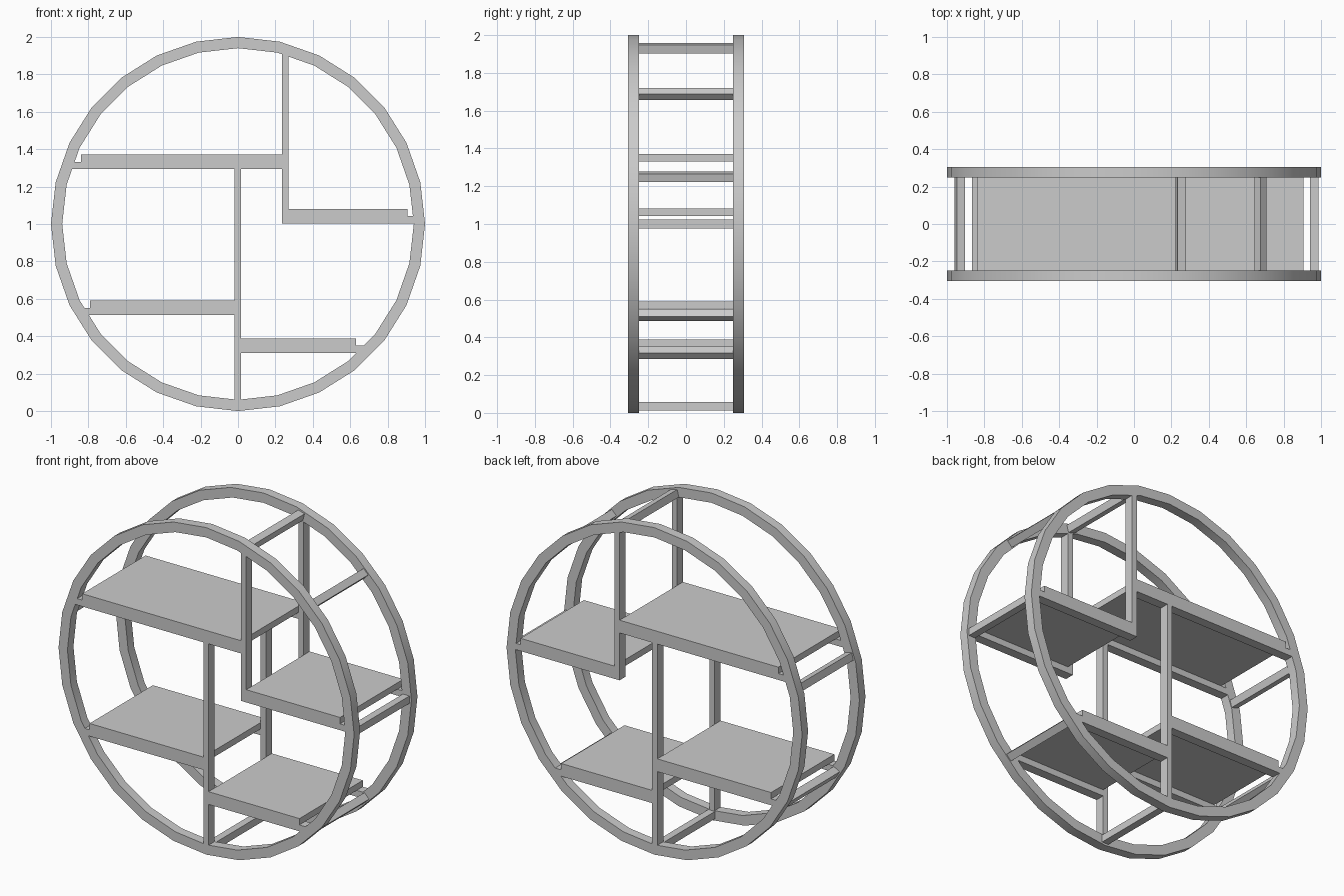
import bpy, bmesh, math
from mathutils import Matrix, Vector

default = bpy.data.objects.get("Cube")
if default:
    bpy.data.objects.remove(default, do_unlink=True)

SIDES = 28
R_IN, R_OUT = 0.94, 1.0
Y_IN, Y_OUT = 0.248, 0.306      # depth range of the hoops and rails
CENTRE_Z = 1.0

metal = bpy.data.materials.new("plain grey")
grey = (0.6, 0.6, 0.6, 1)
metal.diffuse_color = grey
metal.use_nodes = True
metal.node_tree.nodes["Principled BSDF"].inputs["Base Color"].default_value = grey


def finish(name, bm):
    bmesh.ops.recalc_face_normals(bm, faces=bm.faces)
    mesh = bpy.data.meshes.new(name)
    bm.to_mesh(mesh)
    bm.free()
    mesh.materials.append(metal)
    obj = bpy.data.objects.new(name, mesh)
    bpy.context.collection.objects.link(obj)
    return obj


def prism(name, outline, y0, y1):
    """Extrude an (x, z) outline from y0 to y1."""
    bm = bmesh.new()
    face = bm.faces.new([bm.verts.new((x, y0, z)) for x, z in outline])
    extruded = bmesh.ops.extrude_face_region(bm, geom=[face])["geom"]
    moved = [v for v in extruded if isinstance(v, bmesh.types.BMVert)]
    bmesh.ops.translate(bm, verts=moved, vec=(0, y1 - y0, 0))
    return finish(name, bm)


def box(name, x0, x1, z0, z1, y0, y1):
    return prism(name, [(x0, z0), (x1, z0), (x1, z1), (x0, z1)], y0, y1)


def chord(offset):
    """Half width of the hoop opening at a distance from its centre."""
    return math.sqrt(R_IN ** 2 - offset ** 2)


def hoop(name, y0, y1):
    bm = bmesh.new()
    profile = [(R_IN, y0), (R_OUT, y0), (R_OUT, y1), (R_IN, y1)]
    loops = []
    for i in range(SIDES):
        turn = Matrix.Rotation(math.tau * i / SIDES, 3, 'Y')
        loops.append([bm.verts.new(turn @ Vector((r, y, 0)) + Vector((0, 0, CENTRE_Z)))
                      for r, y in profile])
    for i in range(SIDES):
        a, b = loops[i], loops[(i + 1) % SIDES]
        for j in range(4):
            k = (j + 1) % 4
            bm.faces.new((a[j], a[k], b[k], b[j]))
    obj = finish(name, bm)
    bpy.ops.object.select_all(action='DESELECT')
    obj.select_set(True)
    bpy.context.view_layer.objects.active = obj
    bpy.ops.object.shade_smooth_by_angle(angle=math.radians(30))


# Shelves: name, post end x, slab free end x, rail bottom z
T = 0.039
shelves = [
    ("upper_right_shelf", 0.235, -0.84, 1.293),
    ("lower_right_shelf", -0.02, -0.79, 0.513),
    ("upper_left_shelf", 0.27, 0.905, 1.003),
    ("lower_left_shelf", 0.015, 0.63, 0.311),
]
for name, post_x, free_x, z in shelves:
    lo, hi = sorted((post_x, free_x))
    box(name, lo, hi, z + T, z + 2 * T, -Y_OUT, Y_OUT)

# Front and back frames: hoop, rails under the shelves, posts
for side, y0, y1 in (("front", -Y_OUT, -Y_IN), ("back", Y_IN, Y_OUT)):
    hoop(side + "_hoop", y0, y1)
    for name, post_x, free_x, z in shelves:
        s = math.copysign(1, free_x)
        prism(f"{side}_{name}_rail",
              [(post_x, z), (s * chord(z - CENTRE_Z), z),
               (s * chord(z + T - CENTRE_Z), z + T), (post_x, z + T)], y0, y1)
    box(side + "_lower_post", -0.02, 0.015, CENTRE_Z - R_IN, 1.293, y0, y1)
    prism(side + "_upper_post",
          [(0.235, 1.003), (0.27, 1.003), (0.27, CENTRE_Z + chord(0.27)),
           (0.235, CENTRE_Z + chord(0.235))], y0, y1)

# Crossbars joining the hoops, turned to face the centre
BAR_R, HALF = 0.964, 0.0225
bars = [("top", 75), ("upper_left", 45.5), ("left", 0), ("lower_left", -45),
        ("bottom", -90), ("lower_right", 210), ("upper_right", 165)]
for name, degrees in bars:
    a = math.radians(degrees)
    c, s = math.cos(a), math.sin(a)
    corners = [(BAR_R - HALF, -HALF), (BAR_R + HALF, -HALF),
               (BAR_R + HALF, HALF), (BAR_R - HALF, HALF)]
    prism(name + "_crossbar",
          [(r * c - t * s, CENTRE_Z + r * s + t * c) for r, t in corners], -Y_IN, Y_IN)
